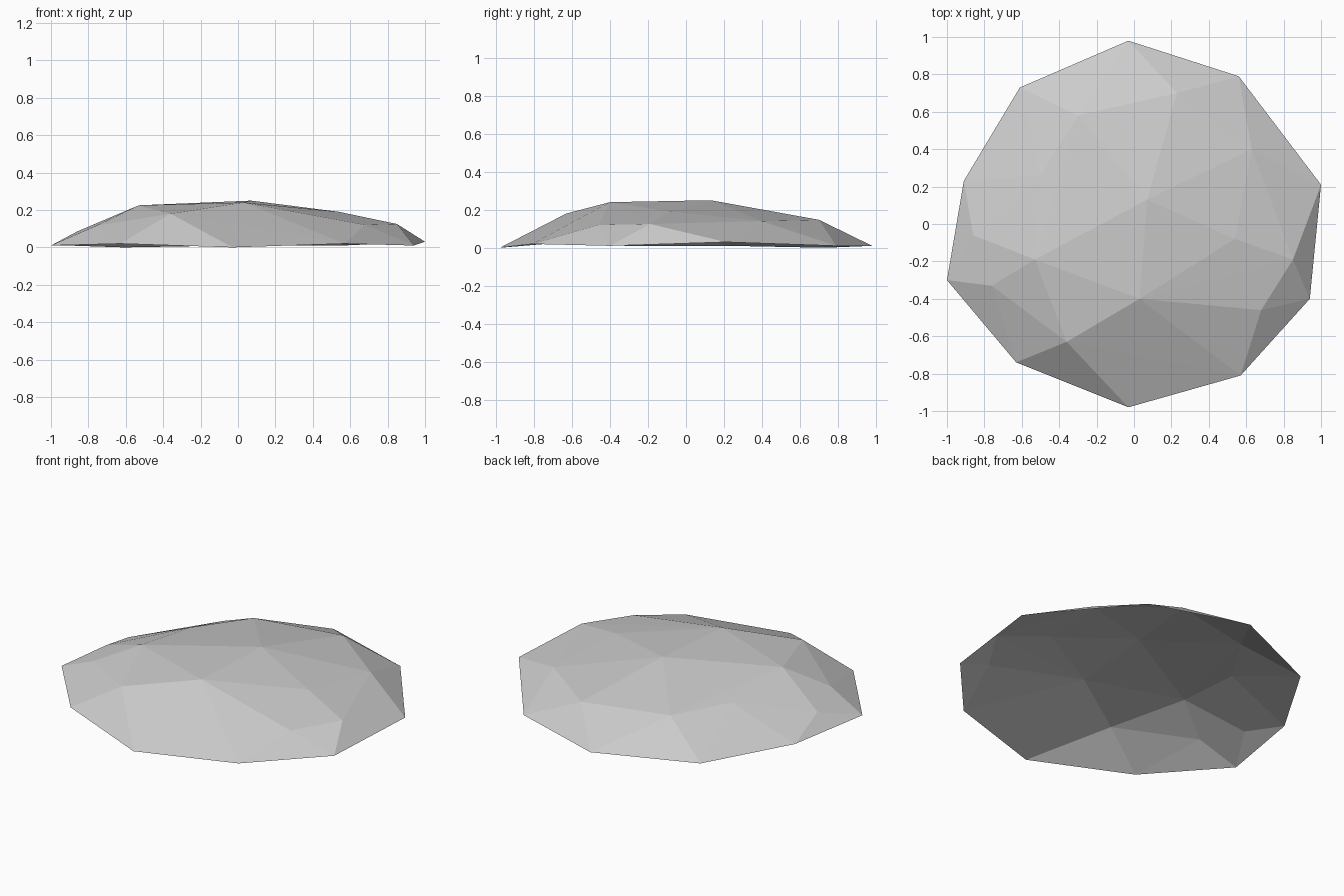
import bpy
import bmesh

if "Cube" in bpy.data.objects:
    bpy.data.objects.remove(bpy.data.objects["Cube"])

# Outer rim of the low dome, counter-clockwise
rim = [
    (1.00, 0.21, 0.03), (0.56, 0.79, 0.01), (-0.03, 0.98, 0.01),
    (-0.61, 0.73, 0.00), (-0.91, 0.23, 0.01), (-1.00, -0.30, 0.01),
    (-0.63, -0.74, 0.02), (-0.03, -0.98, 0.00), (0.57, -0.81, 0.02),
    (0.94, -0.40, 0.01),
]
# Shoulder points between rim and crown
shoulder = [
    (0.63, 0.40, 0.14), (0.23, 0.70, 0.147), (-0.30, 0.58, 0.158),
    (-0.50, 0.26, 0.17), (-0.86, -0.06, 0.085), (-0.76, -0.33, 0.115),
    (-0.36, -0.63, 0.18), (0.68, -0.46, 0.12), (0.85, -0.19, 0.125),
]
# Crown points
crown = [(0.07, 0.13, 0.25), (0.03, -0.40, 0.24),
         (-0.53, -0.19, 0.225), (0.54, -0.08, 0.19)]

# Stretch a faceted skin over the points, then open the underside
bm = bmesh.new()
for p in rim + shoulder + crown:
    bm.verts.new(p)
bmesh.ops.convex_hull(bm, input=bm.verts[:])
bmesh.ops.recalc_face_normals(bm, faces=bm.faces[:])
bm.normal_update()
under = [f for f in bm.faces if f.normal.z < 0]
bmesh.ops.delete(bm, geom=under, context='FACES')
loose = [v for v in bm.verts if not v.link_faces]
bmesh.ops.delete(bm, geom=loose, context='VERTS')

mesh = bpy.data.meshes.new("stone_shell")
bm.to_mesh(mesh)
bm.free()

# Single stone colour
stone = bpy.data.materials.new("stone_grey")
stone.diffuse_color = (0.6, 0.6, 0.6, 1.0)
stone.use_nodes = True
stone.node_tree.nodes["Principled BSDF"].inputs["Base Color"].default_value = stone.diffuse_color
mesh.materials.append(stone)
shell = bpy.data.objects.new("stone_shell", mesh)
bpy.context.collection.objects.link(shell)
